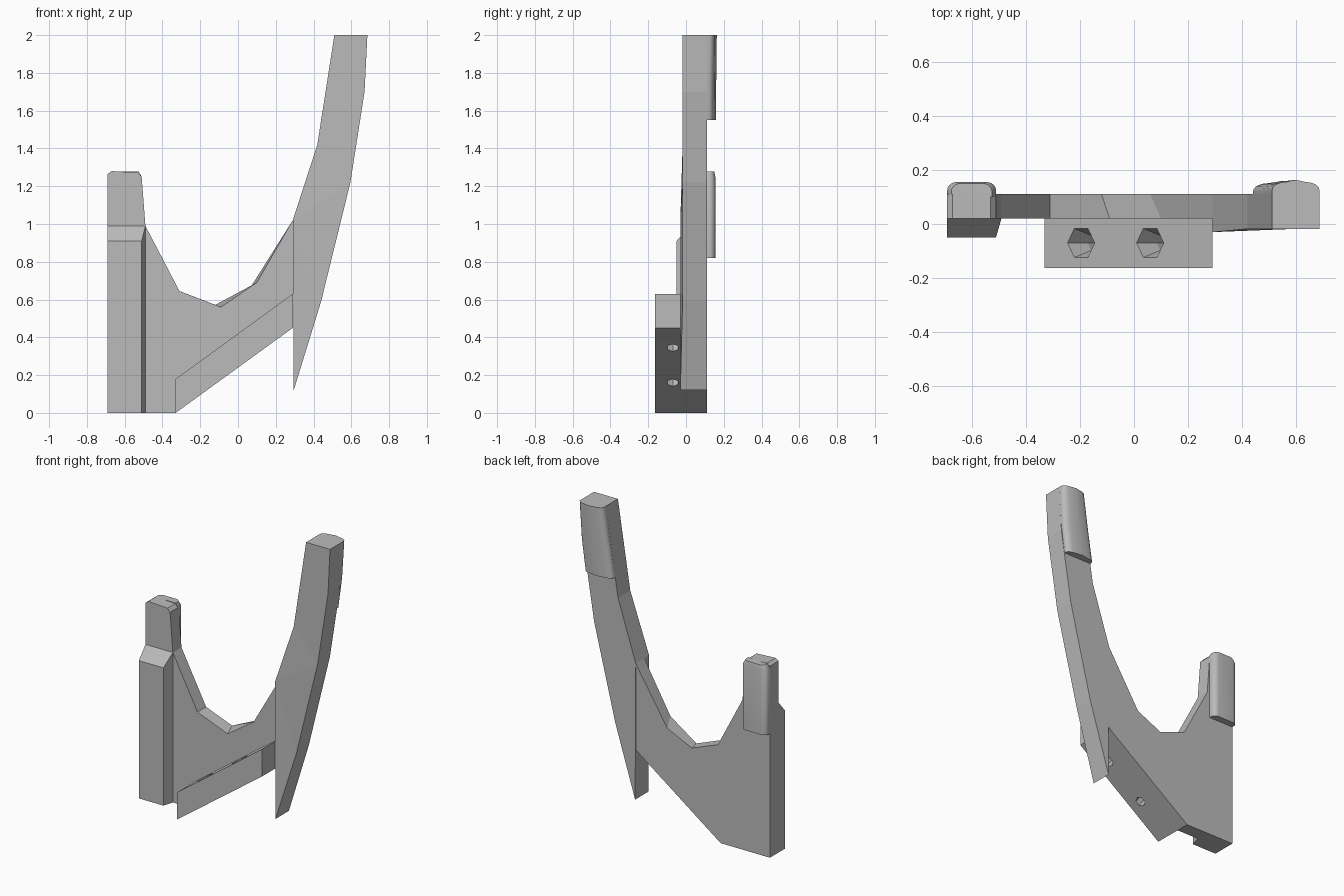
import bpy, bmesh, math
from mathutils import Vector

cube = bpy.data.objects.get("Cube")
if cube:
    bpy.data.objects.remove(cube)

grey = bpy.data.materials.new("plain grey")
grey.use_nodes = True
colour = (0.5, 0.5, 0.5, 1)
grey.diffuse_color = colour
grey.node_tree.nodes["Principled BSDF"].inputs["Base Color"].default_value = colour


def loft(name, rings, smooth=False):
    """Join equal-length rings of points into a closed solid."""
    bm = bmesh.new()
    loops = [[bm.verts.new(p) for p in ring] for ring in rings]
    n = len(loops[0])
    for a, b in zip(loops, loops[1:]):
        for i in range(n):
            j = (i + 1) % n
            bm.faces.new((a[i], a[j], b[j], b[i]))
    caps = [bm.faces.new(loops[0]), bm.faces.new(loops[-1])]
    bmesh.ops.recalc_face_normals(bm, faces=bm.faces)
    bmesh.ops.triangulate(bm, faces=caps)
    mesh = bpy.data.meshes.new(name)
    bm.to_mesh(mesh)
    bm.free()
    mesh.materials.append(grey)
    ob = bpy.data.objects.new(name, mesh)
    bpy.context.collection.objects.link(ob)
    if smooth:
        bpy.ops.object.select_all(action='DESELECT')
        ob.select_set(True)
        bpy.context.view_layer.objects.active = ob
        bpy.ops.object.shade_smooth_by_angle(angle=math.radians(40))
    return ob


def at_y(profile, y):
    return [(x, y, z) for x, z in profile]


# Main plate, with the valley twisted slightly from front to back
def plate_profile(low, rise):
    return [(-0.69, 0), (-0.33, 0), (0.29, 0.45), (0.29, 1.02), rise, low,
            (-0.31, 0.645), (-0.49, 0.99), (-0.51, 1.25), (-0.53, 1.272),
            (-0.67, 1.28), (-0.69, 1.265)]


loft("main_plate", [at_y(plate_profile((-0.09, 0.56), (0.10, 0.69)), 0.02),
                    at_y(plate_profile((-0.12, 0.572), (0.06, 0.655)), 0.11)])

# Tall curved horn
horn = [(0.295, 0.12), (0.44, 0.59), (0.595, 1.22), (0.67, 1.70), (0.685, 2),
        (0.51, 2), (0.42, 1.42), (0.29, 1.02)]
horn_front = [(x, -0.03 if x < 0.3 else -0.018, z) for x, z in horn]
loft("tall_horn", [horn_front, at_y(horn, 0.11)])

# Front post with a sloped top and a tapered inner side
post = [(-0.69, -0.05), (-0.51, -0.05), (-0.49, 0.02), (-0.69, 0.02)]
loft("front_post", [[(x, y, 0) for x, y in post],
                    [(x, y, 0.91 if y < 0 else 0.99) for x, y in post]])


# Rounded pads on the back
def pad_ring(x0, x1, z, side, crown, inset):
    pts = [(x0, 0.10, z), (x1, 0.10, z)]
    cx, half = (x0 + x1) / 2, (x1 - x0) / 2
    for k in range(6):
        a = math.pi / 2 * k / 5
        pts.append((x1 - inset * (1 - math.cos(a)), side + (crown - side) * math.sin(a), z))
    pts.append((cx, crown + (0.008 if half > 0 and inset > 0.04 else 0), z))
    for k in range(5, -1, -1):
        a = math.pi / 2 * k / 5
        pts.append((x0 + inset * (1 - math.cos(a)), side + (crown - side) * math.sin(a), z))
    return pts


loft("short_pad", [pad_ring(-0.69, -0.51, 0.82, 0.125, 0.155, 0.035),
                   pad_ring(-0.69, -0.51, 1.25, 0.125, 0.155, 0.035),
                   pad_ring(-0.675, -0.525, 1.277, 0.12, 0.15, 0.035)], True)
loft("tall_pad", [pad_ring(0.44, 0.645, 1.55, 0.12, 0.15, 0.05),
                  pad_ring(0.472, 0.672, 1.75, 0.12, 0.152, 0.05),
                  pad_ring(0.51, 0.685, 2, 0.125, 0.155, 0.05)], True)

# Sloping mounting block
bar = [(-0.33, 0), (0.29, 0.45), (0.29, 0.63), (-0.33, 0.18)]
block = loft("mounting_block", [at_y(bar, -0.163), at_y(bar, 0.02)])

# Countersunk screw holes square to the slope
slope = math.atan2(0.45, 0.62)
axis = Vector((-math.sin(slope), 0, math.cos(slope)))
across = Vector((math.cos(slope), 0, math.sin(slope)))
depth = Vector((0, 1, 0))
for side, base in (("right", (-0.11, -0.07, 0.16)), ("left", (0.145, -0.07, 0.345))):
    rings = []
    for t, r in ((-0.05, 0.032), (0.06, 0.032), (0.146, 0.062), (0.18, 0.074)):
        rings.append([Vector(base) + axis * t + across * r * math.cos(a) + depth * r * math.sin(a)
                      for a in (math.tau * k / 6 for k in range(6))])
    cutter = loft(side + "_hole_cutter", rings)
    cutter.hide_render = True
    cutter.hide_set(True)
    cut = block.modifiers.new(side + "_hole", 'BOOLEAN')
    cut.operation = 'DIFFERENCE'
    cut.solver = 'EXACT'
    cut.object = cutter
